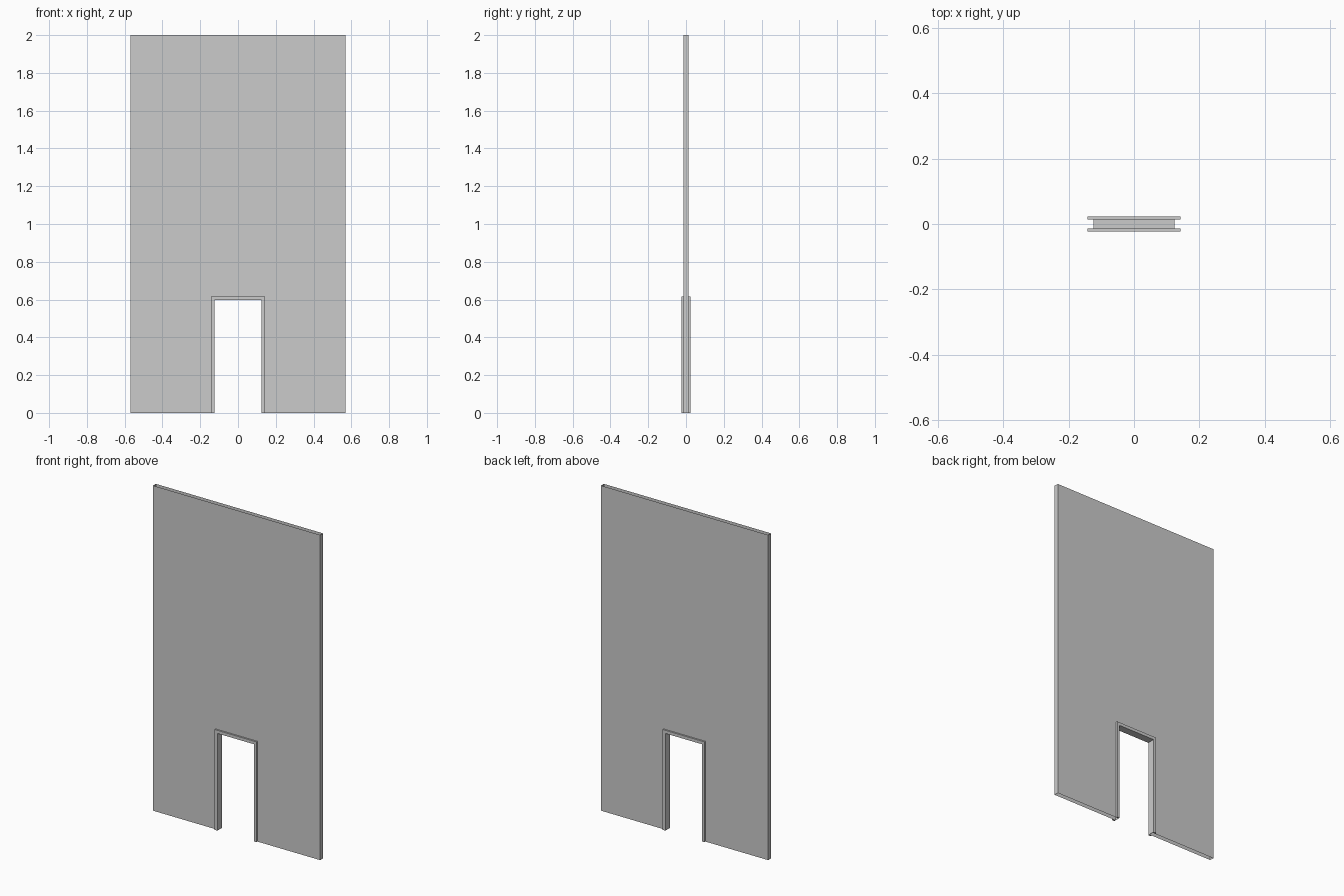
import bpy
import bmesh

cube = bpy.data.objects.get("Cube")
if cube:
    bpy.data.objects.remove(cube, do_unlink=True)

# Main dimensions
WALL_W, WALL_H, WALL_Y = 0.569, 2.0, 0.0135
DOOR_W, DOOR_H = 0.124, 0.598
TRIM_W, TRIM_H, TRIM_Y = 0.142, 0.617, 0.0235

grey = bpy.data.materials.new("plain grey")
grey.use_nodes = True
colour = (0.6, 0.6, 0.6, 1)
grey.diffuse_color = colour
grey.node_tree.nodes["Principled BSDF"].inputs["Base Color"].default_value = colour


def arch(name, half_w, height, y0, y1, open_ends=False):
    """Extruded slab with the doorway cut from its lower edge."""
    outline = [(-half_w, 0), (-DOOR_W, 0), (-DOOR_W, DOOR_H), (DOOR_W, DOOR_H),
               (DOOR_W, 0), (half_w, 0), (half_w, height), (-half_w, height)]
    bm = bmesh.new()
    face = bm.faces.new([bm.verts.new((x, y0, z)) for x, z in outline])
    ext = bmesh.ops.extrude_face_region(bm, geom=[face], use_keep_orig=True)
    moved = [v for v in ext["geom"] if isinstance(v, bmesh.types.BMVert)]
    bmesh.ops.translate(bm, verts=moved, vec=(0, y1 - y0, 0))
    bmesh.ops.recalc_face_normals(bm, faces=bm.faces[:])
    if open_ends:
        # The wall shell has no cap at its top or its foot
        caps = [f for f in bm.faces if abs(f.normal.z) > 0.9
                and abs(f.calc_center_median().z - DOOR_H) > 0.01]
        bmesh.ops.delete(bm, geom=caps, context="FACES_ONLY")
    mesh = bpy.data.meshes.new(name)
    bm.to_mesh(mesh)
    bm.free()
    mesh.materials.append(grey)
    obj = bpy.data.objects.new(name, mesh)
    bpy.context.collection.objects.link(obj)
    return obj


# Hollow wall panel, with the doorway lined
arch("wall_panel", WALL_W, WALL_H, -WALL_Y, WALL_Y, open_ends=True)

# Door trim on both sides
for name, side in (("front_door_trim", -1), ("back_door_trim", 1)):
    arch(name, TRIM_W, TRIM_H, side * WALL_Y, side * TRIM_Y)
